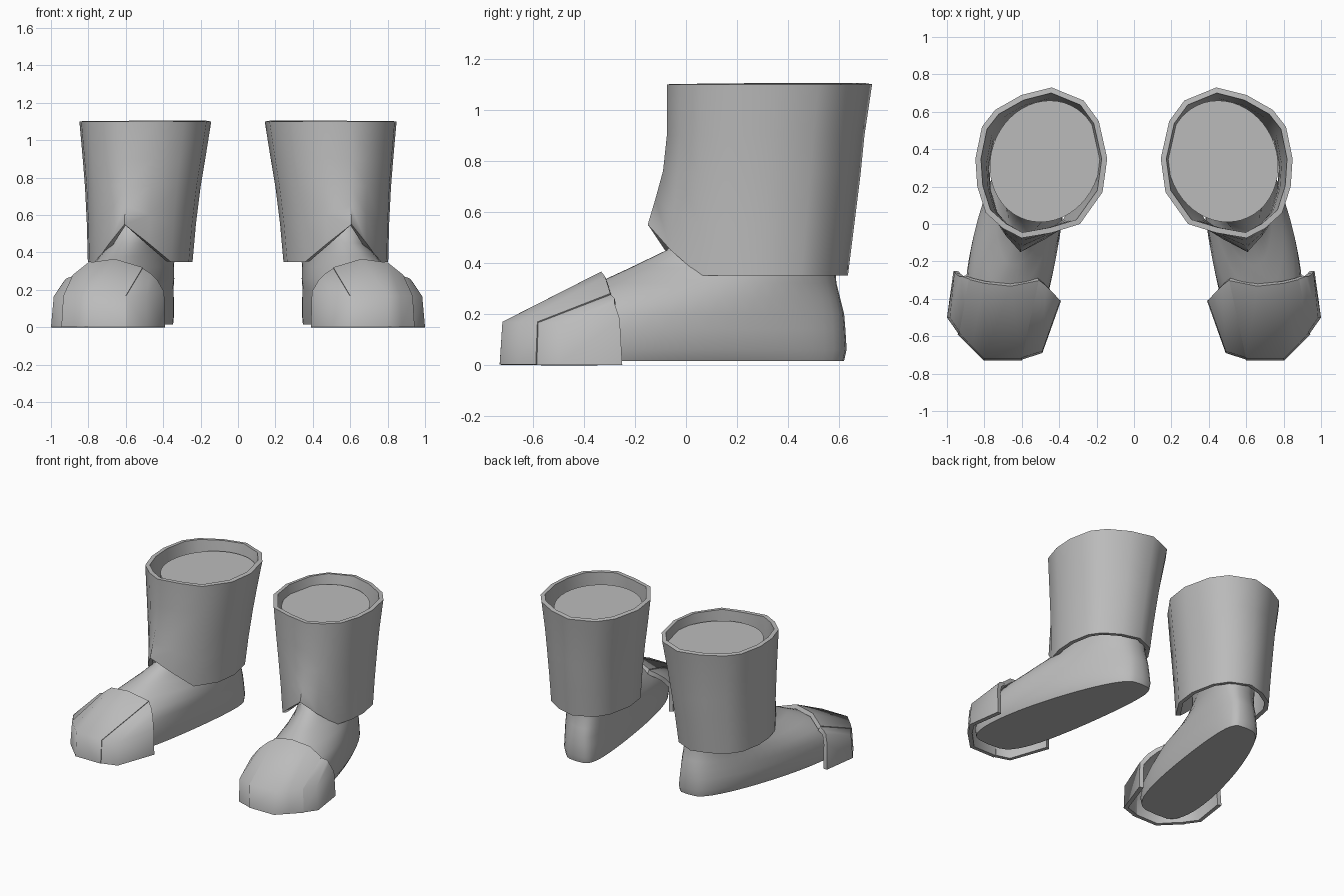
import bpy, bmesh, math
from mathutils import Vector

if "Cube" in bpy.data.objects:
    bpy.data.objects.remove(bpy.data.objects["Cube"], do_unlink=True)

GREY = (0.5, 0.5, 0.5, 1)
grey = bpy.data.materials.new("plain grey")
grey.use_nodes = True
grey.diffuse_color = GREY
grey.node_tree.nodes["Principled BSDF"].inputs["Base Color"].default_value = GREY


def make_part(name, rows, closed, caps=False, thickness=0, offset=-1, angle=60):
    """Skin rows of points, thicken the skin inward and mirror it to the other boot."""
    bm = bmesh.new()
    grid = [[bm.verts.new(p) for p in row] for row in rows]
    n = len(rows[0])
    for a, b in zip(grid, grid[1:]):
        for i in range(n if closed else n - 1):
            j = (i + 1) % n
            bm.faces.new((a[i], a[j], b[j], b[i]))
    if caps:
        bm.faces.new(grid[0])
        bm.faces.new(grid[-1])
    bmesh.ops.recalc_face_normals(bm, faces=bm.faces)
    # Point the skin away from the middle of the boot
    middle = Vector((0.65, -0.2, 0)) if not closed else \
        sum((v.co for v in bm.verts), Vector()) / len(bm.verts)
    if sum(f.normal.dot(f.calc_center_median() - middle) for f in bm.faces) < 0:
        bmesh.ops.reverse_faces(bm, faces=bm.faces)
    mesh = bpy.data.meshes.new(name)
    bm.to_mesh(mesh)
    bm.free()
    mesh.materials.append(grey)
    obj = bpy.data.objects.new(name, mesh)
    bpy.context.collection.objects.link(obj)
    bpy.ops.object.select_all(action='DESELECT')
    bpy.context.view_layer.objects.active = obj
    obj.select_set(True)
    if thickness:
        mod = obj.modifiers.new("thickness", 'SOLIDIFY')
        mod.thickness = thickness
        mod.offset = offset
        bpy.ops.object.modifier_apply(modifier=mod.name)
    mod = obj.modifiers.new("other boot", 'MIRROR')
    mod.use_mirror_merge = False
    bpy.ops.object.modifier_apply(modifier=mod.name)
    bpy.ops.object.shade_smooth_by_angle(angle=math.radians(angle))


# Foot and leg: height, back y, front y, back x, front x, back and front half width, bow
SECTIONS = [
    (0.015, 0.62, -0.64, 0.45, 0.72, 0.17, 0.25, 0.02),
    (0.06, 0.63, -0.65, 0.45, 0.72, 0.185, 0.265, 0.03),
    (0.14, 0.625, -0.64, 0.45, 0.72, 0.19, 0.265, 0.03),
    (0.20, 0.62, -0.57, 0.45, 0.71, 0.19, 0.26, 0.03),
    (0.26, 0.605, -0.47, 0.45, 0.69, 0.195, 0.24, 0.025),
    (0.32, 0.59, -0.35, 0.455, 0.67, 0.205, 0.18, 0.02),
    (0.38, 0.585, -0.22, 0.46, 0.64, 0.215, 0.13, 0.01),
    (0.45, 0.59, -0.075, 0.46, 0.60, 0.22, 0.11, 0),
    (0.55, 0.60, 0.02, 0.46, 0.56, 0.23, 0.18, 0),
    (0.75, 0.62, 0.02, 0.45, 0.53, 0.26, 0.24, 0),
    (1.04, 0.66, 0.01, 0.45, 0.50, 0.295, 0.295, 0),
]


def foot_ring(z, yb, yf, xb, xf, wb, wf, bow, steps=48):
    """Oval section, blunter near the ground."""
    blunt = min(1, 0.5 + 0.9 * z)
    ring = []
    for k in range(steps):
        a = math.tau * k / steps
        t = (1 - math.cos(a)) / 2
        s = math.copysign(abs(math.sin(a)) ** blunt, math.sin(a))
        x = xb + (xf - xb) * t + bow * 4 * t * (1 - t) + (wb + (wf - wb) * t) * s
        ring.append((x, yb + (yf - yb) * t, z))
    return ring


make_part("foot_and_leg", [foot_ring(*s) for s in SECTIONS], True, caps=True)

# Flared cuff with a pointed back; the third value is how far a column rises into the notch
RIM = [(.44, .73, 0), (.27, .66, 0), (.19, .55, 0), (.145, .35, 0), (.17, .17, 0),
       (.29, 0, 0), (.44, -.04, .5), (.6, -.06, 1), (.7, -.015, .5), (.79, .06, 0),
       (.835, .2, 0), (.845, .35, 0), (.81, .52, 0), (.74, .61, 0), (.6, .69, 0)]
# Height, inner x, outer x, front y, back y, then the notch tip's y and z
LEVELS = [
    (1.1, 0.143, 0.848, -0.06, 0.73, -0.075, 1.1),
    (0.9, 0.175, 0.83, -0.06, 0.70, -0.075, 0.9),
    (0.75, 0.20, 0.818, -0.06, 0.685, -0.09, 0.76),
    (0.55, 0.225, 0.808, -0.055, 0.66, -0.12, 0.65),
    (0.35, 0.243, 0.803, -0.05, 0.635, -0.15, 0.55),
]


def cuff_ring(z, x0, x1, y0, y1, tip_y, tip_z):
    return [(x0 + (x - 0.145) / 0.7 * (x1 - x0),
             y0 + (y + 0.06) / 0.79 * (y1 - y0) + rise * (tip_y - y0),
             z + rise * (tip_z - z)) for x, y, rise in RIM]


make_part("boot_cuff", [cuff_ring(*s) for s in LEVELS], True, thickness=0.03)

# Toe cap columns from the inner side round to the outer side: ground, shoulder, back edge
TOE = [
    ((.39, -.41, 0), (.395, -.41, .19), (.43, -.37, .25)),
    ((.49, -.69, 0), (.49, -.68, .165), (.47, -.33, .29)),
    ((.6, -.725, 0), (.6, -.715, .165), (.51, -.30, .315)),
    ((.8, -.725, 0), (.8, -.715, .165), (.66, -.33, .36)),
    ((.87, -.655, 0), (.865, -.65, .165), (.8, -.315, .34)),
    ((.94, -.585, 0), (.93, -.58, .165), (.88, -.295, .275)),
    ((1, -.5, 0), (.985, -.5, .165), (.92, -.28, .26)),
    ((.965, -.25, 0), (.96, -.26, .18), (.935, -.28, .24)),
]
for name, first, last, offset in (("toe_inner_plate", 0, 2, -1),
                                  ("toe_centre_plate", 2, 5, -0.6),
                                  ("toe_outer_plate", 5, 7, -1)):
    make_part(name, list(zip(*TOE[first:last + 1])), False,
              thickness=0.03, offset=offset, angle=72)
